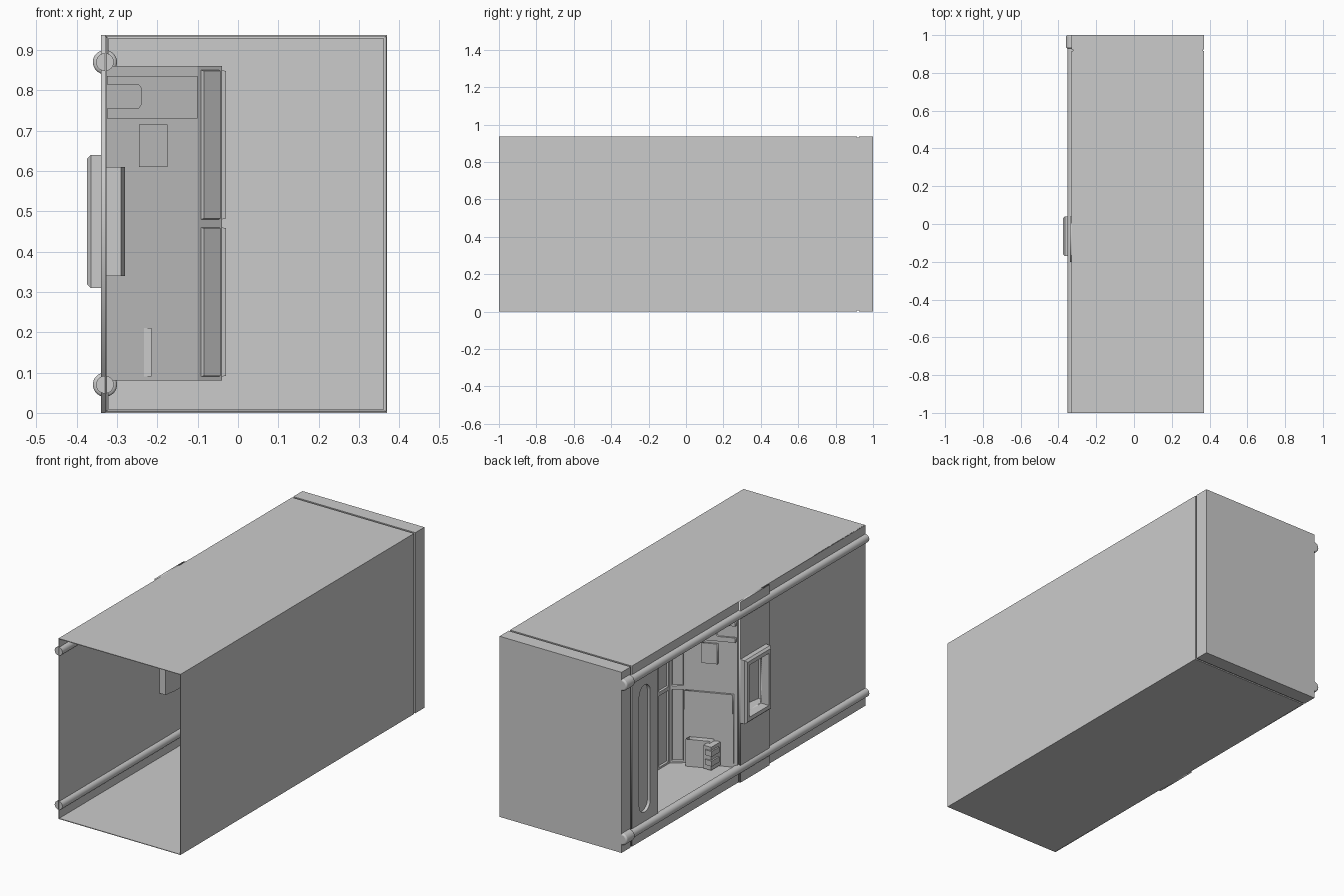
import bpy, bmesh, math
from mathutils import Matrix

if "Cube" in bpy.data.objects:
    bpy.data.objects.remove(bpy.data.objects["Cube"])

def finish(name, bm, normals=True):
    if normals:
        bmesh.ops.recalc_face_normals(bm, faces=bm.faces)
    me = bpy.data.meshes.new(name)
    bm.to_mesh(me)
    bm.free()
    ob = bpy.data.objects.new(name, me)
    bpy.context.collection.objects.link(ob)
    return ob

def box(name, x0, x1, y0, y1, z0, z1):
    bm = bmesh.new()
    m = Matrix.Translation(((x0+x1)/2, (y0+y1)/2, (z0+z1)/2)) @ Matrix.Diagonal((x1-x0, y1-y0, z1-z0, 1))
    bmesh.ops.create_cube(bm, size=1, matrix=m)
    return finish(name, bm)

def loft(name, rings, closed=True, cap=False):
    """Skin a list of equal-length point rings."""
    bm = bmesh.new()
    vs = [[bm.verts.new(p) for p in r] for r in rings]
    n = len(rings[0])
    for a, b in zip(vs, vs[1:]):
        for i in range(n if closed else n - 1):
            j = (i + 1) % n
            bm.faces.new((a[i], a[j], b[j], b[i]))
    if cap:
        bm.faces.new(vs[-1])
    return finish(name, bm)

def rect(a0, a1, b0, b1):
    return [(a0, b0), (a1, b0), (a1, b1), (a0, b1)]

def stadium(yc, r, z0, z1, n=8):
    arc = [i * math.pi / n for i in range(n + 1)]
    return ([(yc + r*math.cos(t), z1 - r + r*math.sin(t)) for t in arc] +
            [(yc - r*math.cos(t), z0 + r - r*math.sin(t)) for t in arc])

def plate(name, loops, matrix, thick):
    """Flat plate from an outline and optional holes, mapped by matrix."""
    cu = bpy.data.curves.new(name, 'CURVE')
    cu.dimensions, cu.fill_mode, cu.extrude = '2D', 'BOTH', thick / 2
    for pts in loops:
        sp = cu.splines.new('POLY')
        sp.points.add(len(pts) - 1)
        for p, q in zip(sp.points, pts):
            p.co = (q[0], q[1], 0, 1)
        sp.use_cyclic_u = True
    tmp = bpy.data.objects.new(name, cu)
    bpy.context.collection.objects.link(tmp)
    bpy.context.view_layer.update()
    me = bpy.data.meshes.new_from_object(tmp.evaluated_get(bpy.context.evaluated_depsgraph_get()))
    bpy.data.objects.remove(tmp)
    bm = bmesh.new()
    bm.from_mesh(me)
    bpy.data.meshes.remove(me)
    bmesh.ops.remove_doubles(bm, verts=bm.verts, dist=1e-5)
    bm.transform(matrix)
    return finish(name, bm)

def on_side(x):      # (u, v) -> (y, z) at a given x
    return Matrix(((0, 0, 1, x), (1, 0, 0, 0), (0, 1, 0, 0), (0, 0, 0, 1)))

def on_slant(off):   # (u, v) -> (x, z) on the slanted end wall of the alcove
    k = 0.095 / 0.23
    return Matrix(((1, 0, 0, 0), (k, 0, 1, 0.05 + 0.33*k + off), (0, 1, 0, 0), (0, 0, 0, 1)))

XL, XR, H = -0.33, 0.37, 0.937

# outer hull: open C section with a seam groove, then a closed end cap
def section(y, d=0.0):
    return [(XL+d, y, d), (XR-d, y, d), (XR-d, y, H-d), (XL+d, y, H-d)]
hull = loft("hull_shell", [section(-1), section(0.915), section(0.915, .006)], closed=False)
cap = loft("end_cap", [section(0.915, .006), section(0.925, .006), section(0.925), section(1)], cap=True)
for o in (hull, cap):
    s = o.modifiers.new("thickness", 'SOLIDIFY')
    s.thickness, s.offset = 0.004, -1

# left wall with door opening, window hole and long grip slot
WIN = (-0.145, 0.015, 0.34, 0.61)
slot = stadium(0.81, 0.045, 0.14, 0.80)
plate("left_wall", [rect(-1, 0.915, 0, H), rect(0.05, 0.70, 0.08, 0.86), rect(*WIN), slot],
      on_side(XL + .002), 0.004)
plate("grip_slot_rim", [rect(0.74, 0.88, 0.12, 0.82), slot], on_side(-0.32), 0.014)
box("grip_slot_back", -0.314, -0.31, 0.74, 0.88, 0.12, 0.82)

# raised wall band around the window
plate("window_band", [rect(-0.2, 0.04, 0, H), rect(*WIN)], on_side(-0.335), 0.01)

# chamfered window frame
def ring(x, r):
    return [(x, a, b) for a, b in rect(*r)]
loft("window_frame", [ring(-0.34, (-0.17, 0.04, 0.31, 0.64)), ring(-0.365, (-0.17, 0.04, 0.31, 0.64)),
                      ring(-0.375, (-0.16, 0.03, 0.32, 0.63)), ring(-0.375, WIN), ring(-0.33, WIN)])

# window pocket reaching inside
plan = [(-0.33, 0.015), (-0.28, -0.03), (-0.28, -0.12), (-0.29, -0.18), (-0.33, -0.18)]
pocket = loft("window_pocket", [[(x, y, z) for x, y in plan] for z in (0.34, 0.61)], closed=False)
for i, z in enumerate((0.34, 0.61)):
    bm = bmesh.new()
    bm.faces.new([bm.verts.new((x, y, z)) for x, y in plan])
    finish("window_pocket_" + ("floor", "top")[i], bm, False)

# door alcove: walls with recessed panels, floor and ceiling
plan = [(-0.33, 0.05), (-0.1, 0.145), (-0.04, 0.19), (-0.04, 0.29), (-0.04, 0.46),
        (-0.04, 0.56), (-0.1, 0.605), (-0.33, 0.70)]
bm = bmesh.new()
lv = [[bm.verts.new((x, y, z)) for x, y in plan] for z in (0.08, 0.47, 0.86)]
panels = []
for a, b in zip(lv, lv[1:]):
    for i in range(len(plan) - 1):
        f = bm.faces.new((a[i], a[i+1], b[i+1], b[i]))
        if 1 <= i <= 5:
            panels.append(f)
bm.faces.new(lv[0][::-1])
bm.faces.new(lv[-1])
bm.normal_update()
bmesh.ops.inset_individual(bm, faces=panels, thickness=0.014, depth=0.0)
bmesh.ops.inset_individual(bm, faces=panels, thickness=0.003, depth=0.01)
finish("door_alcove", bm, False)

# fittings on the slanted end wall
n = [(-0.247, 0.755), (-0.24, 0.765), (-0.24, 0.805), (-0.247, 0.815)]
plate("fork_panel", [[(-0.325, 0.73), (-0.1, 0.73), (-0.1, 0.835), (-0.325, 0.835),
                      (-0.325, 0.815)] + n[::-1] + [(-0.325, 0.755)]], on_slant(0), 0.02)
plate("square_panel", [rect(-0.245, -0.175, 0.61, 0.715)], on_slant(0), 0.02)
plate("waist_band", [rect(-0.315, -0.1, 0.36, 0.46)], on_slant(0.006), 0.012)
plate("lower_panel", [rect(-0.315, -0.1, 0.1, 0.36)], on_slant(0.003), 0.006)

# small control box with arm and two buttons
plate("control_arm", [rect(-0.23, -0.12, 0.08, 0.22)], on_slant(0.02), 0.04)
box("control_box", -0.26, -0.215, 0.09, 0.165, 0.09, 0.21)
for i in range(2):
    z = 0.115 + 0.05 * i
    box(f"control_button_{i}", -0.268, -0.23, 0.11, 0.172, z, z + 0.028)

# rails along the left wall with fatter rounded ends
def rod(name, r, y0, y1, z, bevel=0):
    bpy.ops.mesh.primitive_cylinder_add(vertices=32, radius=r, depth=y1-y0,
        location=(XL, (y0+y1)/2, z), rotation=(math.pi/2, 0, 0))
    o = bpy.context.object
    o.name = name
    if bevel:
        b = o.modifiers.new("rounding", 'BEVEL')
        b.width, b.segments = bevel, 3
    bpy.ops.object.shade_smooth_by_angle(angle=math.radians(35))
for label, z in (("lower", 0.07), ("upper", 0.87)):
    rod(label + "_rail", 0.022, -1, 0.98, z)
    rod(label + "_rail_end", 0.03, 0.93, 1, z, 0.008)
